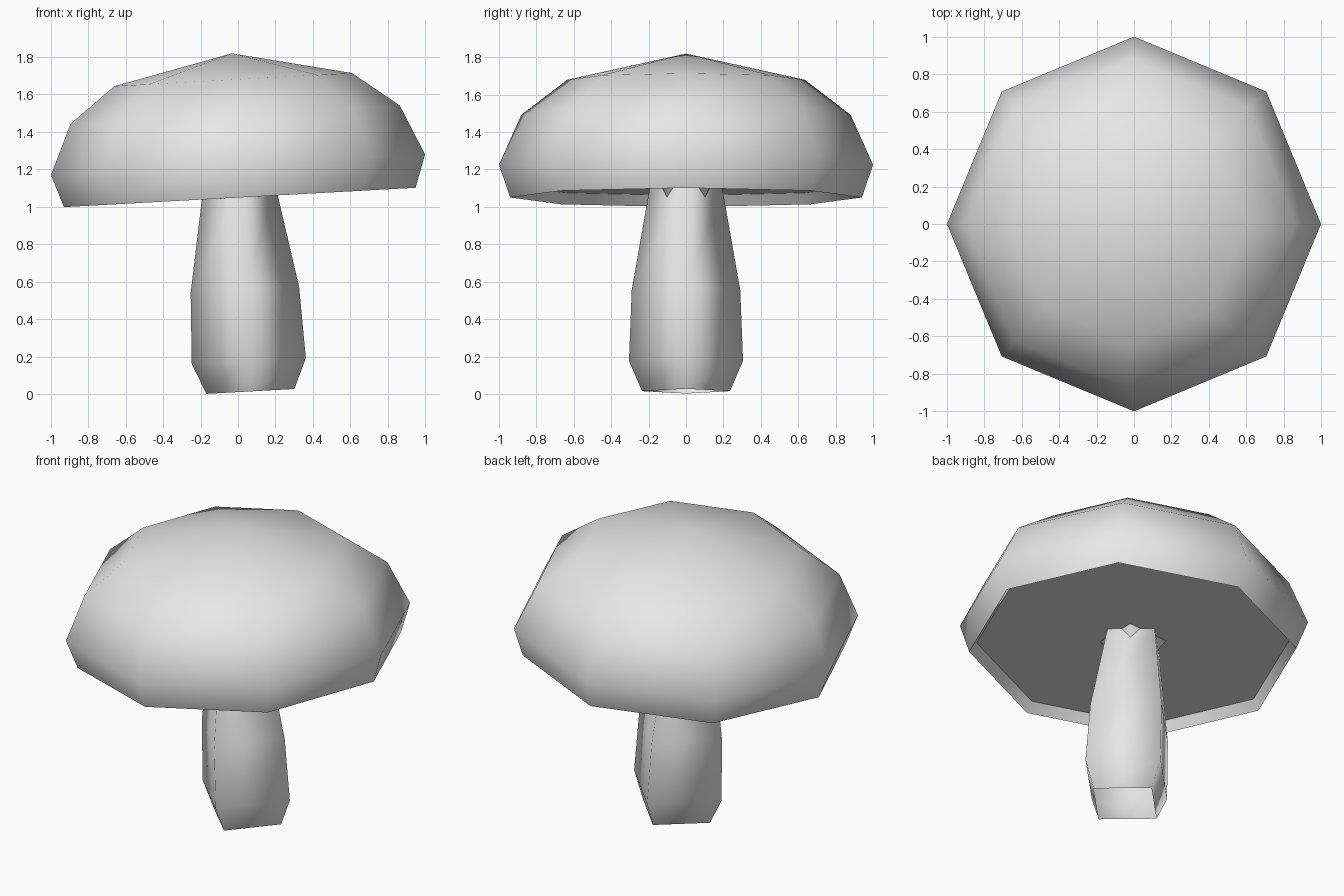
import bpy, bmesh
from math import sin, cos, pi, radians
from mathutils import Matrix

cube = bpy.data.objects.get("Cube")
if cube:
    bpy.data.objects.remove(cube, do_unlink=True)

# Plain grey for every part
grey = bpy.data.materials.new("plain_grey")
grey.use_nodes = True
colour = (0.8, 0.8, 0.8, 1.0)
grey.diffuse_color = colour
grey.node_tree.nodes["Principled BSDF"].inputs["Base Color"].default_value = colour

# The whole mushroom leans slightly about a point inside the cap
lean = Matrix.Translation((0, 0, 1.225)) @ Matrix.Rotation(radians(-3.15), 4, 'Y')


def lathe(name, profile, sides, smooth_angle, turn=0.0):
    """Revolve (radius, height) points, listed from bottom to top."""
    bm = bmesh.new()
    rings = []
    for r, z in profile:
        if r == 0:
            rings.append([bm.verts.new((0, 0, z))] * sides)
        else:
            angles = [turn + 2 * pi * i / sides for i in range(sides)]
            rings.append([bm.verts.new((r * cos(a), r * sin(a), z)) for a in angles])
    for low, high in zip(rings, rings[1:]):
        for i in range(sides):
            j = (i + 1) % sides
            corners = dict.fromkeys((low[i], low[j], high[j], high[i]))
            bm.faces.new(list(corners))
    bm.transform(lean)
    mesh = bpy.data.meshes.new(name)
    bm.to_mesh(mesh)
    bm.free()
    mesh.materials.append(grey)
    obj = bpy.data.objects.new(name, mesh)
    bpy.context.collection.objects.link(obj)
    bpy.ops.object.select_all(action='DESELECT')
    obj.select_set(True)
    bpy.context.view_layer.objects.active = obj
    bpy.ops.object.shade_smooth_by_angle(angle=radians(smooth_angle))
    return obj


# Eight-sided cap with a shallow recess underneath
lathe("cap", [(0, -0.115), (0.9, -0.115), (0.94, -0.175), (1.0, 0),
              (0.88, 0.268), (0.635, 0.455), (0, 0.595)], 8, 50)

# Four-sided stem, open at the foot
lathe("stem", [(0.235, -1.212), (0.305, -1.05), (0.29, -0.67),
               (0.195, -0.13), (0.19, -0.11)], 4, 100)

# Small flared neck, turned against the stem, under the cap
lathe("neck", [(0.13, -0.2), (0.19, -0.112)], 4, 100, pi / 4)
